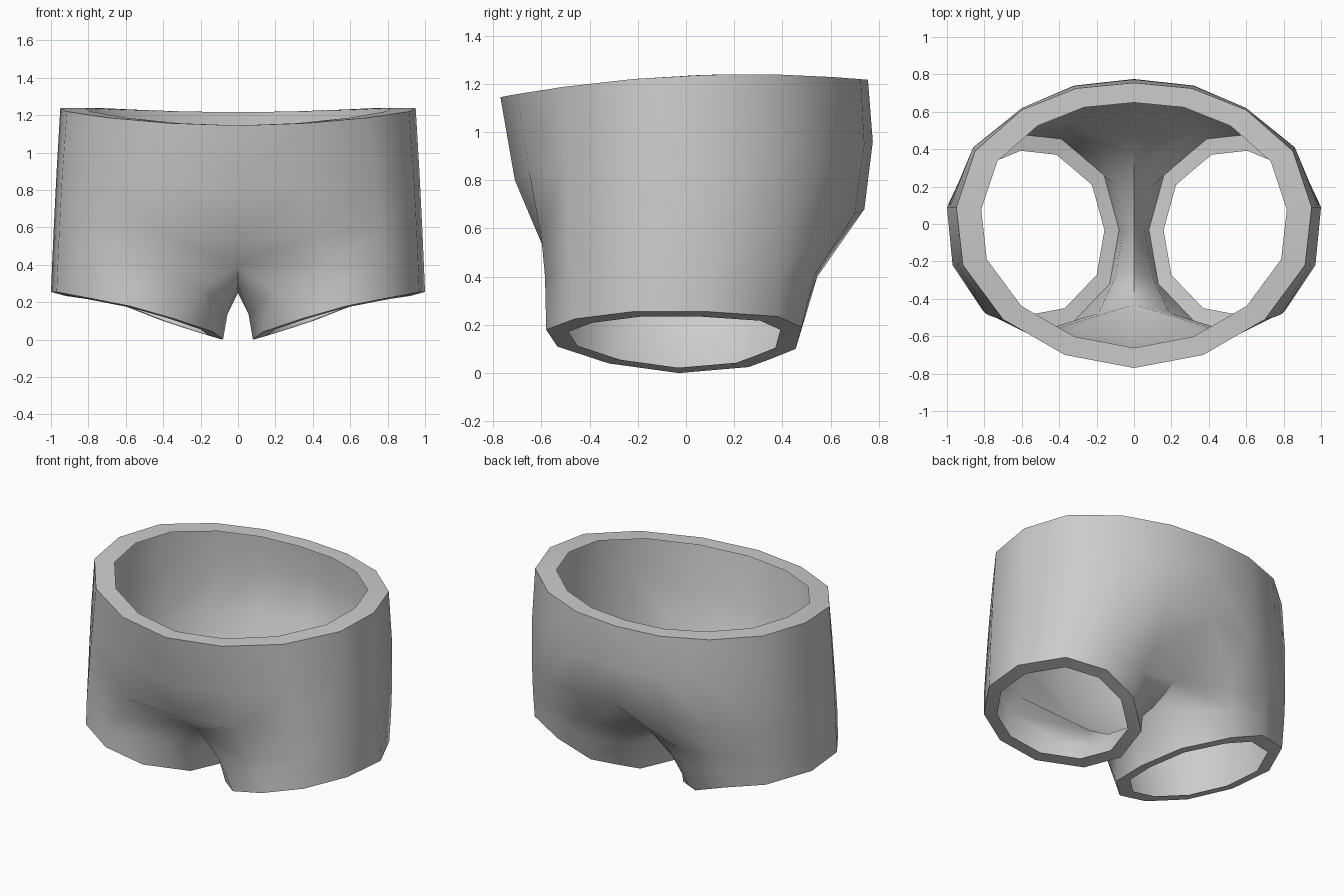
import bpy, bmesh
from mathutils import Vector

if "Cube" in bpy.data.objects:
    bpy.data.objects.remove(bpy.data.objects["Cube"])

# Half cross-sections, running from the centre back round the side to the centre front
waist_xy = [(0, .755), (.31, .725), (.60, .61), (.85, .39), (.95, .09),
            (.915, -.22), (.70, -.51), (.37, -.70), (0, -.77)]
waist = [(x, y, 1.24 - .095 * ((y - .25) / 1.02) ** 2) for x, y in waist_xy]
hip = [(0, .775, .96), (.32, .74, .95), (.60, .62, .92), (.86, .41, .9), (.97, .09, .9),
       (.94, -.22, .88), (.74, -.50, .86), (.37, -.65, .83), (0, -.71, .80)]
seat = [(0, .74, .68), (.33, .70, .66), (.61, .60, .63), (.86, .41, .6), (.985, .09, .6),
        (.955, -.22, .6), (.77, -.49, .58), (.41, -.60, .56), (0, -.60, .54)]
thigh = [(0, .39, .38), (.31, .545, .40), (.60, .535, .41), (.86, .40, .42), (.993, .09, .42),
         (.963, -.22, .42), (.79, -.48, .41), (.50, -.585, .40), (0, -.43, .40)]
# Centre line under the crotch, front to back
crotch = [(0, -.25, .29), (0, -.03, .25), (0, .18, .29)]
# Leg opening, same order as thigh + crotch
hem = [(.27, .355, .06), (.39, .455, .10), (.62, .48, .19), (.86, .38, .235), (1.0, .09, .255),
       (.97, -.22, .255), (.81, -.46, .225), (.58, -.58, .18), (.335, -.534, .11),
       (.13, -.32, .04), (.08, -.03, 0), (.16, .26, .025)]

leg_top = thigh + crotch
leg_mid = []
for i, (a, b) in enumerate(zip(leg_top, hem)):
    p = Vector(a).lerp(Vector(b), .45)
    if i > 8 or i in (0, 8):
        p.x += .02 if i == 10 else .04   # rounded inner thigh
    leg_mid.append(p)

# Inner edges of the waistband and the leg cuff
waist_in = [(x * .86, y * .86, z) for x, y, z in waist]
centre = Vector((.54, -.04, .13))
hem_in = [centre.lerp(Vector(p), .83) for p in hem]

bm = bmesh.new()


def row(points):
    return [bm.verts.new(p) for p in points]


def bridge(upper, lower, closed=False):
    n = len(lower)
    for i in range(n if closed else n - 1):
        j = (i + 1) % n
        bm.faces.new((upper[i], upper[j], lower[j], lower[i]))


# Waistband and body
body = [row(r) for r in (waist_in, waist, hip, seat, leg_top)]
for a, b in zip(body[:3], body[1:4]):
    bridge(a, b)
bridge(body[3], body[4][:9])

# Leg tube and cuff
leg = [body[4]] + [row(r) for r in (leg_mid, hem, hem_in)]
for a, b in zip(leg, leg[1:]):
    bridge(a, b, True)

mesh = bpy.data.meshes.new("shorts")
bm.to_mesh(mesh)
bm.free()
shorts = bpy.data.objects.new("shorts", mesh)
bpy.context.collection.objects.link(shorts)

# Cloth colour
cloth = bpy.data.materials.new("grey cloth")
cloth.diffuse_color = (.6, .6, .6, 1)
cloth.use_nodes = True
cloth.node_tree.nodes["Principled BSDF"].inputs["Base Color"].default_value = cloth.diffuse_color
mesh.materials.append(cloth)

# Mirrored half
mirror = shorts.modifiers.new("mirror", 'MIRROR')
mirror.use_clip = True
mirror.merge_threshold = .001

bpy.context.view_layer.objects.active = shorts
shorts.select_set(True)
bpy.ops.object.modifier_apply(modifier="mirror")
bpy.ops.object.shade_smooth_by_angle(angle=1.1)
